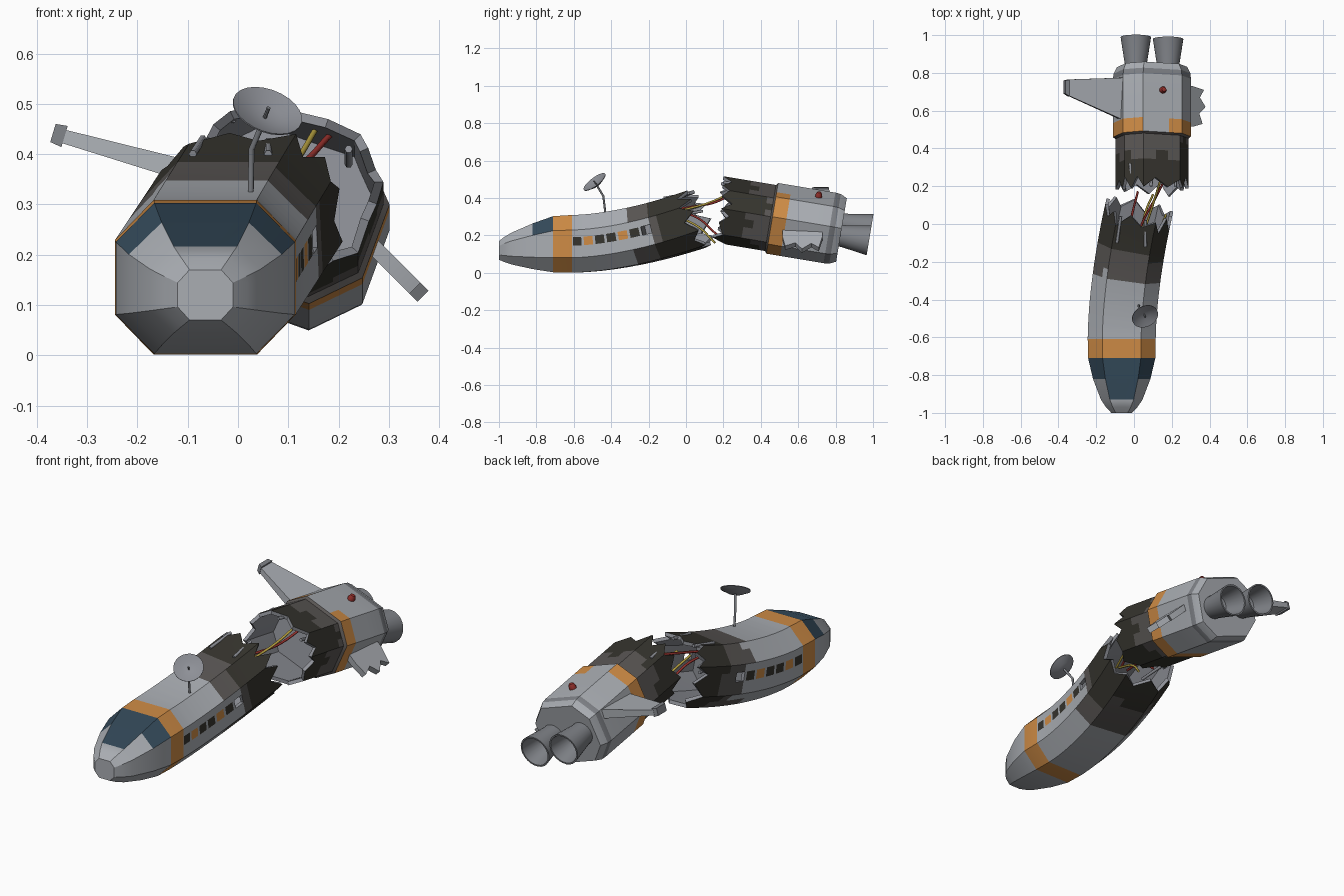
import bpy, bmesh, math, random
from mathutils import Vector, Matrix

if "Cube" in bpy.data.objects:
    bpy.data.objects.remove(bpy.data.objects["Cube"])

random.seed(4)
COLORS = {
    "hull_grey": (0.40, 0.42, 0.45), "orange_paint": (0.62, 0.26, 0.06),
    "burnt_black": (0.036, 0.034, 0.027), "scorched_brown": (0.10, 0.092, 0.088),
    "window_blue": (0.035, 0.07, 0.105), "trim_grey": (0.21, 0.22, 0.24),
    "cable_red": (0.30, 0.03, 0.025), "cable_yellow": (0.45, 0.34, 0.05),
    "lining_grey": (0.27, 0.28, 0.31)}
MATS = []
for name, c in COLORS.items():
    m = bpy.data.materials.new(name)
    m.diffuse_color = (*c, 1)
    m.use_nodes = True
    m.node_tree.nodes["Principled BSDF"].inputs["Base Color"].default_value = m.diffuse_color
    MATS.append(m)
GREY, ORANGE, BLACK, BROWN, GLASS, TRIM, RED, YELLOW, LINING = range(9)


def finish(name, bm, mat=None, matrix=None, thickness=0, angle=30):
    """Turn a bmesh into a shaded object; thickness adds an inner lining."""
    bmesh.ops.recalc_face_normals(bm, faces=bm.faces)
    if matrix:
        bm.transform(matrix)
    me = bpy.data.meshes.new(name)
    bm.to_mesh(me)
    bm.free()
    for m in (MATS if mat is None else [MATS[mat]]):
        me.materials.append(m)
    ob = bpy.data.objects.new(name, me)
    bpy.context.collection.objects.link(ob)
    bpy.ops.object.select_all(action='DESELECT')
    ob.select_set(True)
    bpy.context.view_layer.objects.active = ob
    if thickness:
        mod = ob.modifiers.new("shell", 'SOLIDIFY')
        mod.thickness, mod.offset = thickness, -1
        mod.material_offset = mod.material_offset_rim = len(MATS)
        bpy.ops.object.modifier_apply(modifier=mod.name)
    bpy.ops.object.shade_smooth_by_angle(angle=math.radians(angle))
    return ob


# Octagonal section, split into 22 columns
A, B = 0.57, 0.48
CORNERS = [(-A, 1), (A, 1), (1, B), (1, -B), (A, -1), (-A, -1), (-1, -B), (-1, B)]
T, H = (0, 1 / 3, 2 / 3), (0, 0.5)
SPLITS = [T, T, (0, 0.26, 0.57), H, T, H, (0, 0.43, 0.74), T]
SECTION, EDGE = [], []
for e, fracs in enumerate(SPLITS):
    a, b = Vector(CORNERS[e]), Vector(CORNERS[(e + 1) % 8])
    for f in fracs:
        SECTION.append(a.lerp(b, f))
        EDGE.append(e)
N = len(SECTION)


def teeth(lo, hi):
    return [(hi if j % 2 else lo) + random.uniform(-0.014, 0.014) for j in range(N)]


def loft(rings, rule, cap):
    """Skin rings into a tube, colour cells by rule(i, j), cap one ring."""
    bm = bmesh.new()
    vs = [[bm.verts.new(p) for p in r] for r in rings]
    cells = {}
    for i in range(len(vs) - 1):
        for j in range(N):
            k = (j + 1) % N
            f = bm.faces.new((vs[i][j], vs[i][k], vs[i + 1][k], vs[i + 1][j]))
            f.material_index = rule(i, j)
            cells[i, j] = f
    bm.faces.new(vs[cap])
    return bm, cells


def disc(name, ring, mat):
    bm = bmesh.new()
    bm.faces.new([bm.verts.new(p) for p in ring])
    finish(name, bm, mat)


# ---------- Front hull: curved fuselage ----------
NOSE = {-1.0: (.12, .055, .05), -0.97: (.125, .083, .068), -0.93: (.130, .110, .086),
        -0.82: (.142, .152, .122), -0.71: (.153, .178, .150)}


def front_ring(y, shift=None, scale=1):
    if y in NOSE:
        z, w, h = NOSE[y]
        c, t = Vector((-0.065, y, z)), Vector((0, 1, 0))
    else:
        u = max(0, (y + 0.61) / 0.66)
        c = Vector((-0.065 + 0.085 * u ** 1.7, y, 0.155 + 0.13 * u ** 1.7))
        t = Vector((0.219 * u ** 0.7, 1, 0.335 * u ** 0.7)).normalized()
        w, h = 0.18 * scale, 0.154 * scale
    r = t.cross(Vector((0, 0, 1))).normalized()
    up = r.cross(t)
    return [c + r * p.x * w + up * p.y * h + t * (shift[j] if shift else 0)
            for j, p in enumerate(SECTION)]


ys = list(NOSE) + [-0.61]
WIN = {}
for i in range(7):
    WIN[len(ys)] = i
    ys += [-0.603 + 0.066 * i, -0.551 + 0.066 * i]
ys += [-0.11, -0.06, -0.01, 0.055]
brown = [-0.25 + random.uniform(-.05, .08) for _ in range(N)]
black = [-0.10 + random.uniform(-.05, .03) for _ in range(N)]
for j in range(1, N):   # pair columns into blocky patches
    if EDGE[j] == EDGE[j - 1] and j % 3:
        brown[j], black[j] = brown[j - 1], black[j - 1]


def front_rule(i, j):
    y = (ys[i] + ys[i + 1]) / 2
    if -0.71 < y < -0.61:
        return ORANGE
    if j in (7, 17) and i in WIN:
        return ORANGE if WIN[i] in (1, 4) else BLACK
    return BLACK if y > black[j] else BROWN if y > brown[j] else GREY


rings = [front_ring(y) for y in ys[:-1]] + [front_ring(ys[-1], teeth(-0.03, 0.035))]
bm, cells = loft(rings, front_rule, 0)
# cockpit panes with frames
panes = [cells[i, j] for i in (2, 3) for j in (0, 1, 2)]
panes += [cells[3, j] for j in (3, 4, 5, 19, 20, 21)]
bmesh.ops.inset_individual(bm, faces=panes, thickness=0.006, depth=-0.002)
for f in panes:
    f.material_index = GLASS
# last cabin window is broken through on both sides
last = max(WIN)
bmesh.ops.delete(bm, geom=[cells[last, 7], cells[last, 17]], context='FACES_ONLY')
finish("front_hull", bm, thickness=0.018)
disc("front_bulkhead", front_ring(-0.235, scale=0.95), TRIM)

# ---------- Rear hull: straight, rolled and pitched ----------
REAR = (Matrix.Translation((0.095, 0.2, 0.335)) @ Matrix.Rotation(math.radians(-9.5), 4, 'X')
        @ Matrix.Rotation(math.radians(20), 4, 'Y'))


def rear_ring(s, w, h, shift=None):
    return [Vector((p.x * w, s + (shift[j] if shift else 0), p.y * h))
            for j, p in enumerate(SECTION)]


W1, H1, W2, H2 = 0.180, 0.153, 0.191, 0.164
stations = [(0, W1, H1), (.07, W1, H1), (.12, W1, H1), (.17, W1, H1), (.22, W1, H1),
            (.255, W1, H1), (.265, W2, H2), (.34, W2, H2), (.46, W2, H2), (.575, W2, H2),
            (.605, W2 * .985, H2 * .985), (.64, W2 * .9, H2 * .9)]
edge_burn = [random.choice((.10, .15, .20)) for _ in range(8)]


def rear_rule(i, j):
    s = (stations[i][0] + stations[i + 1][0]) / 2
    if s < 0.265:
        return BLACK if s < edge_burn[EDGE[j]] + (0.05 if j % 3 == 1 else 0) else BROWN
    if s < 0.34:
        return GREY if j in (0, 1) else ORANGE
    return TRIM if 0.575 < s < 0.605 else GREY


rings = [rear_ring(*st, teeth(-0.025, 0.03) if k == 0 else None)
         for k, st in enumerate(stations)]
bm, _ = loft(rings, rear_rule, -1)
finish("rear_hull", bm, matrix=REAR, thickness=0.018)
disc("rear_bulkhead", [REAR @ p for p in rear_ring(0.21, W1 * .95, H1 * .95)], LINING)


# ---------- Lathed parts ----------
def lathe(name, profile, mat, matrix, seg=24):
    """Spin (radius, height) points about local z."""
    bm = bmesh.new()
    vs = [bm.verts.new((r, 0, z)) for r, z in profile]
    edges = [bm.edges.new(p) for p in zip(vs, vs[1:])]
    bmesh.ops.spin(bm, geom=vs + edges, cent=(0, 0, 0), axis=(0, 0, 1),
                   angle=math.tau, steps=seg)
    bmesh.ops.remove_doubles(bm, verts=bm.verts, dist=1e-5)
    finish(name, bm, mat, matrix)


for side in (-1, 1):
    lathe("engine_nozzle", [(0, .60), (.056, .60), (.060, .66), (.081, .795), (.073, .795),
                            (.05, .68), (0, .66)], TRIM,
          REAR @ Matrix.Translation((side * 0.091, 0, 0)) @ Matrix.Rotation(-math.pi / 2, 4, 'X'))
lathe("beacon", [(0, 0), (.018, 0), (.018, .012), (.012, .026), (0, .032)], RED,
      REAR @ Matrix.Translation((0, 0.49, H2)), 12)
aim = Vector((0.30, -0.58, 0.76)).to_track_quat('Z', 'Y').to_matrix().to_4x4()
lathe("antenna_dish", [(0, -.012), (.035, -.007), (.072, .010), (.072, .013), (.035, -.002),
                       (0, -.006)], LINING, Matrix.Translation((0.055, -0.482, 0.477)) @ aim)
lathe("antenna_feed", [(0, -.01), (.004, -.01), (.004, .02), (0, .02)], TRIM,
      Matrix.Translation((0.055, -0.482, 0.477)) @ aim, 8)


# ---------- Tubes: mast, cables, broken struts ----------
def tube(name, pts, radius, mat, smooth=True):
    cu = bpy.data.curves.new(name, 'CURVE')
    cu.dimensions = '3D'
    cu.bevel_depth, cu.bevel_resolution, cu.use_fill_caps = radius, 1, True
    cu.resolution_u = 6
    sp = cu.splines.new('BEZIER' if smooth else 'POLY')
    points = sp.bezier_points if smooth else sp.points
    points.add(len(pts) - 1)
    for p, co in zip(points, pts):
        if smooth:
            p.co = co
            p.handle_left_type = p.handle_right_type = 'AUTO'
        else:
            p.co = (*co, 1)
    cu.materials.append(MATS[mat])
    bpy.context.collection.objects.link(bpy.data.objects.new(name, cu))


tube("antenna_mast", [(.025, -.43, .31), (.027, -.442, .41), (.052, -.477, .468)], .006, TRIM, False)
for mat, pts in [
        (RED, [(0, -.1, .33), (.06, .04, .355), (.12, .15, .375), (.185, .28, .44)]),
        (YELLOW, [(.03, -.1, .32), (.08, .04, .35), (.115, .15, .385), (.155, .28, .45)]),
        (RED, [(-.04, -.1, .33), (-.01, .05, .30), (.02, .17, .20)]),
        (YELLOW, [(.03, -.08, .31), (.06, .06, .25), (.10, .155, .16)]),
        (YELLOW, [(.12, -.10, .30), (.15, 0, .26), (.17, .05, .20)])]:
    tube("loose_cable", pts, .006, mat)
for a, b in [((-.09, -.10, .40), (-.07, .04, .43)), ((.06, -.12, .40), (.06, .02, .425)),
             ((-.12, -.08, .30), (-.14, .09, .33)), ((-.02, .32, .46), (-.01, .21, .47)),
             ((.10, .32, .465), (.09, .20, .485)), ((.22, .32, .38), (.22, .20, .41))]:
    tube("broken_strut", [a, b], .008, LINING, False)


# ---------- Wings ----------
def slab(name, bottom, top, mat):
    """Closed prism between two matching outlines."""
    bm = bmesh.new()
    lo, hi = ([bm.verts.new(p) for p in o] for o in (bottom, top))
    bm.faces.new(lo)
    bm.faces.new(hi)
    for k in range(len(lo)):
        n = (k + 1) % len(lo)
        bm.faces.new((lo[k], lo[n], hi[n], hi[k]))
    finish(name, bm, mat)


def wing_section(x, y0, y1, z, t):
    return [(x - t * .3, y0, z - t), (x - t * .3, y1, z - t),
            (x + t * .3, y1, z + t), (x + t * .3, y0, z + t)]


slab("left_wing", wing_section(-.05, .545, .775, .352, .022),
     wing_section(-.35, .68, .765, .436, .013), GREY)
slab("left_wing_tip", wing_section(-.345, .675, .765, .435, .021),
     wing_section(-.368, .69, .76, .442, .018), TRIM)
# snapped right wing with a torn edge
torn = [(.20, .73), (.30, .73), (.36, .71), (.338, .67), (.368, .62), (.335, .585),
        (.352, .53), (.30, .515), (.20, .515)]
slab("right_wing_stub", [(x - .011, y, .485 - x - .011) for x, y in torn],
     [(x + .011, y, .485 - x + .011) for x, y in torn], GREY)
